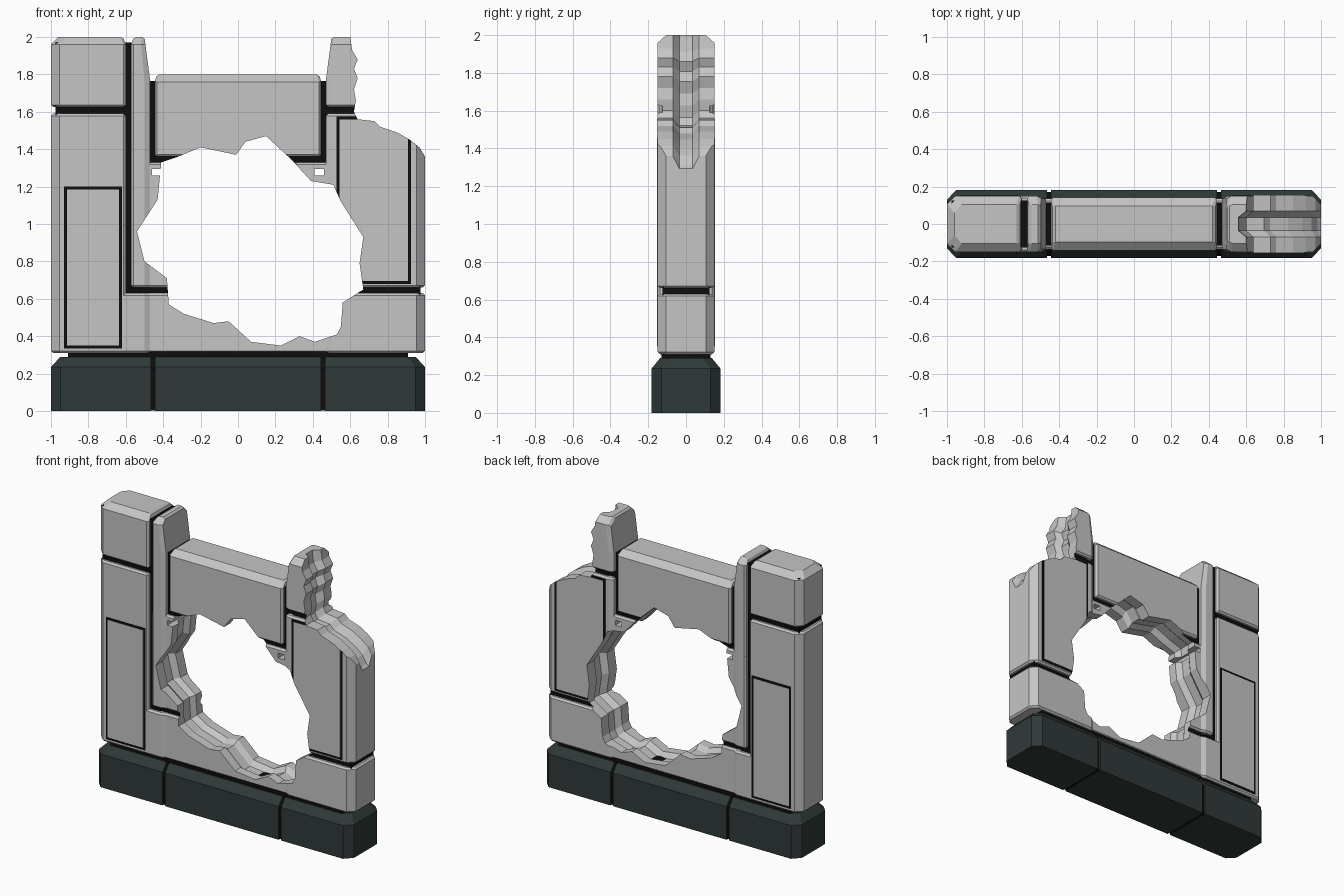
import bpy
import bmesh

old = bpy.data.objects.get("Cube")
if old:
    bpy.data.objects.remove(old, do_unlink=True)


def material(name, r, g, b):
    m = bpy.data.materials.new(name)
    m.use_nodes = True
    m.diffuse_color = (r, g, b, 1)
    m.node_tree.nodes["Principled BSDF"].inputs["Base Color"].default_value = (r, g, b, 1)
    return m


STONE = material("light stone", 0.56, 0.56, 0.56)
PLINTH = material("dark green stone", 0.028, 0.042, 0.04)
JOINT = material("black joint", 0.004, 0.004, 0.004)


def loft(name, rings, mat):
    """Closed solid skinned through rings of equal length."""
    bm = bmesh.new()
    loops = [[bm.verts.new(p) for p in ring] for ring in rings]
    for a, b in zip(loops, loops[1:]):
        for i in range(len(a)):
            j = (i + 1) % len(a)
            bm.faces.new((a[i], a[j], b[j], b[i]))
    bm.faces.new(loops[0])
    bm.faces.new(loops[-1])
    bmesh.ops.recalc_face_normals(bm, faces=bm.faces)
    mesh = bpy.data.meshes.new(name)
    bm.to_mesh(mesh)
    bm.free()
    mesh.materials.append(mat)
    obj = bpy.data.objects.new(name, mesh)
    bpy.context.collection.objects.link(obj)
    return obj


def apply_modifier(obj, mod):
    with bpy.context.temp_override(object=obj, active_object=obj, selected_objects=[obj]):
        bpy.ops.object.modifier_apply(modifier=mod.name)


def block(name, stations, rings, mat=STONE, bevel=0.0):
    """Stations are (x, half depth); rings are (z, left inset, right inset, depth inset)."""
    x0, x1 = stations[0][0], stations[-1][0]
    loops = []
    for z, left, right, dy in rings:
        k = (x1 - x0 - left - right) / (x1 - x0)
        side = [(x0 + left + (x - x0) * k, y - dy) for x, y in stations]
        loops.append([(x, -y, z) for x, y in side] + [(x, y, z) for x, y in reversed(side)])
    obj = loft(name, loops, mat)
    if bevel:
        mod = obj.modifiers.new("edge", 'BEVEL')
        mod.width = bevel
        mod.segments = 1
        mod.limit_method = 'ANGLE'
        mod.angle_limit = 1.13
        apply_modifier(obj, mod)
    return obj


def straight(z0, z1):
    return [(z0, 0, 0, 0), (z1, 0, 0, 0)]


def capped(z0, z1, left, right, slope=0.04):
    return straight(z0, z1 - slope) + [(z1, left, right, 0.045)]


def mirrored(stations):
    return [(-x, y) for x, y in reversed(stations)]


# Plinth in three chamfered lengths over a black core
END = [(-1, 0.13), (-0.95, 0.182), (-0.465, 0.182)]
block("plinth_right", END, capped(0, 0.29, 0.05, 0, 0.055), PLINTH)
block("plinth_left", mirrored(END), capped(0, 0.29, 0, 0.05, 0.055), PLINTH)
block("plinth_middle", [(-0.445, 0.182), (0.445, 0.182)], capped(0, 0.29, 0, 0, 0.055), PLINTH)
block("plinth_joint", [(-0.5, 0.17), (0.5, 0.17)], capped(0.002, 0.28, 0, 0, 0.055), JOINT)
block("foot_joint", [(-0.91, 0.13), (0.91, 0.13)], straight(0.28, 0.325), JOINT)

# Wall core that shows in the joints
wall = []
SIDE_CORE = [(-0.975, 0.125), (-0.52, 0.125)]
wall.append(block("core_right", SIDE_CORE, straight(0.32, 1.97), JOINT))
wall.append(block("core_left", mirrored(SIDE_CORE), straight(0.32, 1.97), JOINT))
wall.append(block("core_middle", [(-0.53, 0.115), (0.53, 0.115)], straight(0.32, 1.765), JOINT))

# Stone blocks of the wall
E = 0.012
POST = [(-1, 0.105), (-0.955, 0.15), (-0.6, 0.15)]
STEP = [(0.47, 0.135), (0.5, 0.15)]
CORNER = [(0.955, 0.15), (1, 0.105)]
FIELD = [(0.3, 0.135)] + STEP + [(0.572, 0.15)]
JAMB = mirrored(STEP + [(0.572, 0.15)])
wall.append(block("right_post", POST, straight(0.31, 1.59), bevel=E))
wall.append(block("right_post_top", POST, capped(1.625, 2, 0.04, 0.015), bevel=E))
wall.append(block("right_jamb", JAMB,
                  [(0.66, 0, 0, 0), (1.77, 0, 0, 0), (1.96, 0, 0.025, 0), (2, 0.015, 0.03, 0.045)], bevel=E))
wall.append(block("right_field", mirrored(FIELD), straight(0.66, 1.33), bevel=E))
wall.append(block("left_field", FIELD, straight(0.66, 1.33), bevel=E))
wall.append(block("left_post", STEP + CORNER, straight(0.66, 1.59), bevel=E))
wall.append(block("left_post_top", STEP + [(0.75, 0.15)],
                  [(1.625, 0, 0, 0), (1.77, 0, 0, 0), (1.96, 0.025, 0, 0), (2, 0.03, 0, 0.045)], bevel=E))
wall.append(block("bottom_beam", [(-0.7, 0.15)] + mirrored(STEP) + STEP + CORNER,
                  straight(0.31, 0.63), bevel=E))
wall.append(block("lintel", [(-0.445, 0.142), (0.445, 0.142)], capped(1.36, 1.8, 0.012, 0.012), bevel=E))

# Outlined panels on both faces
for side, x0, x1, z0, z1 in (("right", -0.93, -0.62, 0.335, 1.2), ("left", 0.527, 0.925, 0.68, 1.575)):
    wall.append(block(side + "_panel_outline", [(x0, 0.152), (x1, 0.152)], straight(z0, z1), JOINT))
    t = 0.016
    wall.append(block(side + "_panel", [(x0 + t, 0.154), (x1 - t, 0.154)], straight(z0 + t, z1 - t)))


def cutter(name, outline, centre, scale):
    """Prism along y whose middle band is pushed outward from the centre."""
    cx, cz = centre
    rings = []
    for y, s in ((-0.3, 1), (-0.07, 1), (-0.035, scale), (0.035, scale), (0.07, 1), (0.3, 1)):
        rings.append([(cx + (x - cx) * s, y, cz + (z - cz) * s) for x, z in outline])
    obj = loft(name, rings, STONE)
    obj.hide_render = True
    return obj


# Ragged breach, broken shoulder and two small slots
BREACH = [(-.41, 1.33), (-.32, 1.36), (-.2, 1.41), (-.01, 1.37), (.04, 1.44), (.15, 1.47), (.29, 1.34),
          (.39, 1.23), (.51, 1.21), (.55, 1.12), (.67, .93), (.65, .79), (.67, .65), (.56, .58),
          (.55, .45), (.53, .41), (.41, .37), (.33, .4), (.23, .35), (.07, .37), (-.05, .48),
          (-.13, .47), (-.29, .52), (-.37, .57), (-.38, .71), (-.5, .8), (-.54, .96), (-.43, 1.13)]
SHOULDER = [(.6, 2.1), (.6, 2), (.61, 1.93), (.64, 1.88), (.62, 1.83), (.64, 1.78), (.62, 1.72),
            (.63, 1.66), (.62, 1.6), (.64, 1.56), (.73, 1.55), (.76, 1.52), (.85, 1.49),
            (.92, 1.45), (.97, 1.41), (1, 1.36), (1.1, 1.27), (1.1, 2.1)]
cutters = [cutter("breach_cutter", BREACH, (0.05, 0.9), 1.06),
           cutter("shoulder_cutter", SHOULDER, (1.3, 2.2), 1.06)]
for s in (-1, 1):
    slot = [(s * x, z) for x, z in ((.41, 1.26), (.46, 1.26), (.46, 1.295), (.41, 1.295))]
    cutters.append(cutter("slot_cutter", slot, (s * 0.43, 1.28), 1))

for obj in wall:
    for c in cutters:
        mod = obj.modifiers.new("break", 'BOOLEAN')
        mod.operation = 'DIFFERENCE'
        mod.solver = 'EXACT'
        mod.material_mode = 'TRANSFER'
        mod.object = c
        apply_modifier(obj, mod)

for c in cutters:
    bpy.data.objects.remove(c, do_unlink=True)
